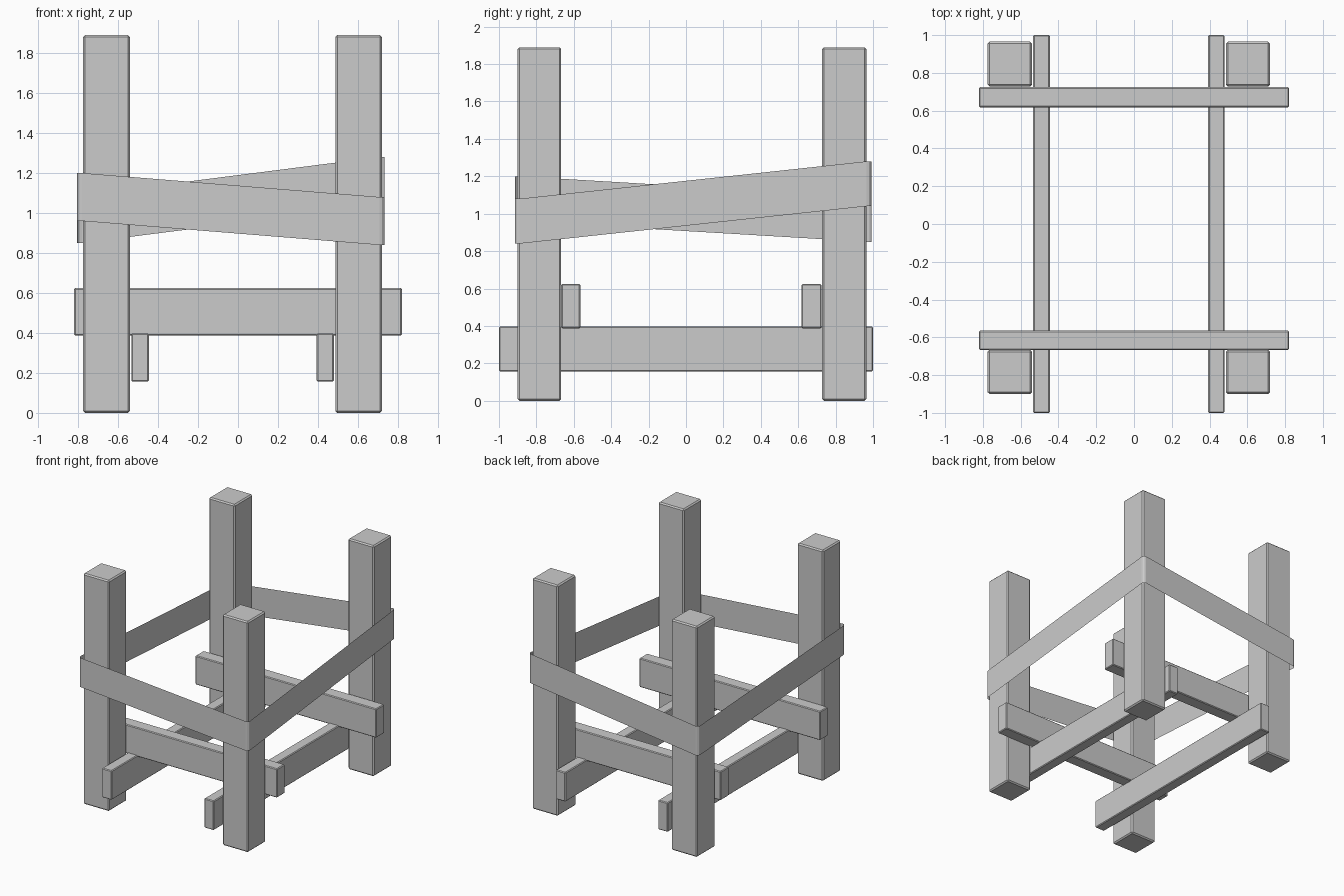
import bpy, bmesh, math

if "Cube" in bpy.data.objects:
    bpy.data.objects.remove(bpy.data.objects["Cube"])

def finish(name, bm):
    mesh = bpy.data.meshes.new(name)
    bm.to_mesh(mesh)
    bm.free()
    obj = bpy.data.objects.new(name, mesh)
    bpy.context.collection.objects.link(obj)
    return obj

def beam(name, x, y, z, bevel=0.01):
    """Chamfered box spanning the given (min, max) ranges."""
    bm = bmesh.new()
    bmesh.ops.create_cube(bm, size=1)
    for v in bm.verts:
        v.co = [r[0] + (c + 0.5) * (r[1] - r[0]) for c, r in zip(v.co, (x, y, z))]
    bmesh.ops.bevel(bm, geom=bm.edges[:], offset=bevel, segments=1,
                    affect='EDGES', profile=0.5)
    return finish(name, bm)

# Four upright posts
for side, x in (("left", (-0.775, -0.54)), ("right", (0.487, 0.72))):
    for end, y in (("front", (-0.9, -0.667)), ("back", (0.728, 0.965))):
        beam(f"{end}_{side}_post", x, y, (0, 1.89))

# Cross rails, held inside the posts
for end, y in (("front", (-0.667, -0.565)), ("back", (0.618, 0.724))):
    beam(f"{end}_cross_rail", (-0.82, 0.82), y, (0.387, 0.624), 0.006)

# Lower side rails
for side, x in (("left", (-0.534, -0.446)), ("right", (0.393, 0.48))):
    beam(f"{side}_side_rail", x, (-1, 1), (0.157, 0.397), 0.006)

# Thin wrapped band with rounded corners, each corner at its own height
x0, x1, y0, y1, radius, height, steps = -0.805, 0.733, -0.915, 0.991, 0.025, 0.24, 3
corners = [(x0, y0, 0.96, 180), (x1, y0, 0.84, 270), (x1, y1, 1.04, 0), (x0, y1, 0.85, 90)]
bm = bmesh.new()
columns = []
for cx, cy, z, start in corners:
    px = cx + radius if cx < 0 else cx - radius
    py = cy + radius if cy < 0 else cy - radius
    for i in range(steps + 1):
        a = math.radians(start + 90 * i / steps)
        x, y = px + radius * math.cos(a), py + radius * math.sin(a)
        columns.append((bm.verts.new((x, y, z)), bm.verts.new((x, y, z + height))))
for (a, b), (c, d) in zip(columns, columns[1:] + columns[:1]):
    bm.faces.new((a, c, d, b))
finish("wrapped_band", bm)
